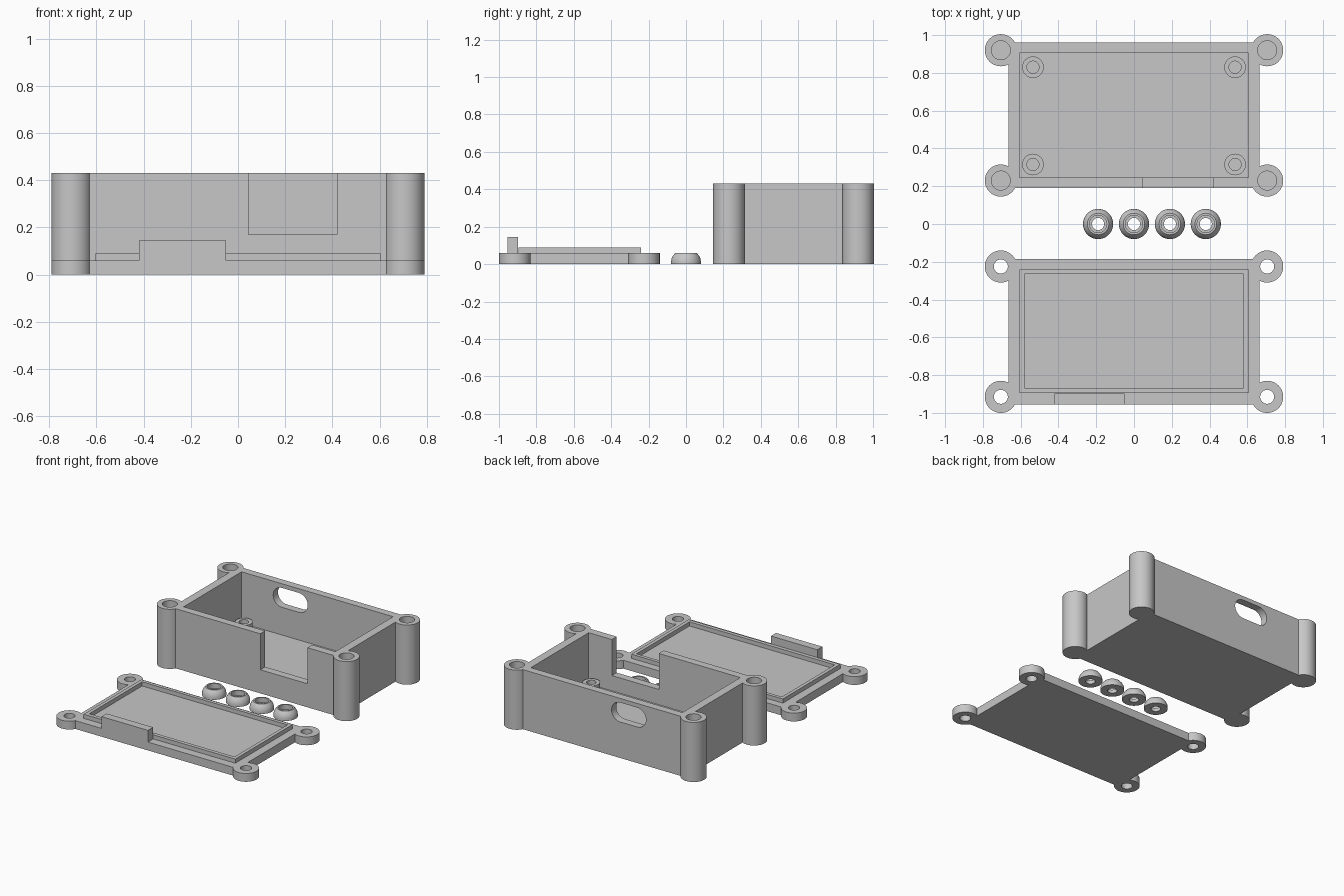
import bpy, bmesh, math

if "Cube" in bpy.data.objects:
    bpy.data.objects.remove(bpy.data.objects["Cube"])

grey = bpy.data.materials.new("plain_grey")
grey.diffuse_color = (0.57, 0.57, 0.57, 1)
grey.use_nodes = True
grey.node_tree.nodes["Principled BSDF"].inputs["Base Color"].default_value = grey.diffuse_color


def add_object(name, bm):
    bmesh.ops.recalc_face_normals(bm, faces=bm.faces)
    mesh = bpy.data.meshes.new(name)
    bm.to_mesh(mesh)
    bm.free()
    mesh.materials.append(grey)
    ob = bpy.data.objects.new(name, mesh)
    bpy.context.collection.objects.link(ob)
    return ob


def prism(name, outline, z0, z1):
    """Extrude a flat (x, y) outline from z0 to z1."""
    bm = bmesh.new()
    face = bm.faces.new([bm.verts.new((x, y, z0)) for x, y in outline])
    top = bmesh.ops.extrude_face_region(bm, geom=[face])["geom"]
    bmesh.ops.translate(bm, vec=(0, 0, z1 - z0),
                        verts=[v for v in top if isinstance(v, bmesh.types.BMVert)])
    return add_object(name, bm)


def block(name, x0, x1, y0, y1, z0, z1):
    return prism(name, [(x0, y0), (x1, y0), (x1, y1), (x0, y1)], z0, z1)


def cylinder(name, x, y, r, z0, z1, n=48):
    ring = [(x + r * math.cos(2 * math.pi * i / n), y + r * math.sin(2 * math.pi * i / n))
            for i in range(n)]
    return prism(name, ring, z0, z1)


def boolean(ob, others, operation):
    bpy.context.view_layer.objects.active = ob
    for other in others:
        mod = ob.modifiers.new("cut", 'BOOLEAN')
        mod.operation, mod.solver, mod.object = operation, 'EXACT', other
        bpy.ops.object.modifier_apply(modifier=mod.name)
        bpy.data.objects.remove(other)


def smooth(ob):
    bpy.ops.object.select_all(action='DESELECT')
    ob.select_set(True)
    bpy.context.view_layer.objects.active = ob
    bpy.ops.object.shade_smooth_by_angle(angle=math.radians(30))


def corners(x, ys):
    return [(sx * x, y) for sx in (-1, 1) for y in ys]


# case body: block with four corner posts
case = block("case_body", -0.665, 0.665, 0.19, 0.96, 0, 0.43)
posts = corners(0.705, (0.23, 0.92))
boolean(case, [cylinder("post", x, y, 0.085, 0, 0.43) for x, y in posts], 'UNION')

# cavity, blind screw holes and the front notch
cuts = [block("cavity", -0.605, 0.605, 0.245, 0.905, 0.06, 0.6)]
cuts += [cylinder("hole", x, y, 0.05, 0.06, 0.6) for x, y in posts]
cuts.append(block("notch", 0.045, 0.42, 0.1, 0.3, 0.17, 0.6))

# rounded slot in the back wall
slot_outline = []
for i in range(34):
    a = -math.pi / 2 + math.pi * (i if i < 17 else i - 1) / 16
    slot_outline.append(((0.068 if i < 17 else -0.068) + 0.07 * math.cos(a),
                         0.07 * math.sin(a)))
slot = prism("slot", slot_outline, -0.1, 0.1)
for v in slot.data.vertices:
    x, y, z = v.co
    v.co = (x - 0.215, 0.93 - z, y + 0.33)
cuts.append(slot)
boolean(case, cuts, 'DIFFERENCE')
smooth(case)

# standoffs on the case floor
for i, (x, y) in enumerate(corners(0.535, (0.315, 0.83))):
    standoff = cylinder(f"standoff_{i + 1}", x, y, 0.057, 0.05, 0.118)
    boolean(standoff, [cylinder("hole", x, y, 0.032, 0.062, 0.2)], 'DIFFERENCE')
    smooth(standoff)

# lid plate with four ears
lid = block("lid", -0.665, 0.665, -0.955, -0.185, 0, 0.06)
ears = corners(0.705, (-0.915, -0.225))
boolean(lid, [cylinder("ear", x, y, 0.085, 0, 0.06) for x, y in ears], 'UNION')
boolean(lid, [cylinder("hole", x, y, 0.037, -0.1, 0.2) for x, y in ears], 'DIFFERENCE')

# raised locating rim and the tab that fills the notch
rim = block("rim", -0.605, 0.605, -0.895, -0.24, 0.03, 0.09)
boolean(rim, [block("rim_inside", -0.58, 0.58, -0.868, -0.265, 0, 0.2)], 'DIFFERENCE')
tab = block("tab", -0.42, -0.05, -0.955, -0.897, 0.03, 0.145)
boolean(lid, [rim, tab], 'UNION')
smooth(lid)

# four domed feet with a stepped screw hole, lathed from one profile
profile = [(0.032, 0), (0.08, 0), (0.08, 0.014), (0.077, 0.03), (0.069, 0.046),
           (0.057, 0.06), (0.046, 0.06), (0.046, 0.025), (0.032, 0.025)]
N = 40
for k in range(4):
    bm = bmesh.new()
    rings = [[bm.verts.new((-0.19 + 0.19 * k + r * math.cos(2 * math.pi * i / N),
                            r * math.sin(2 * math.pi * i / N), z)) for r, z in profile]
             for i in range(N)]
    for i in range(N):
        a, b = rings[i], rings[(i + 1) % N]
        for j in range(len(profile)):
            m = (j + 1) % len(profile)
            bm.faces.new((a[j], b[j], b[m], a[m]))
    smooth(add_object(f"foot_{k + 1}", bm))
